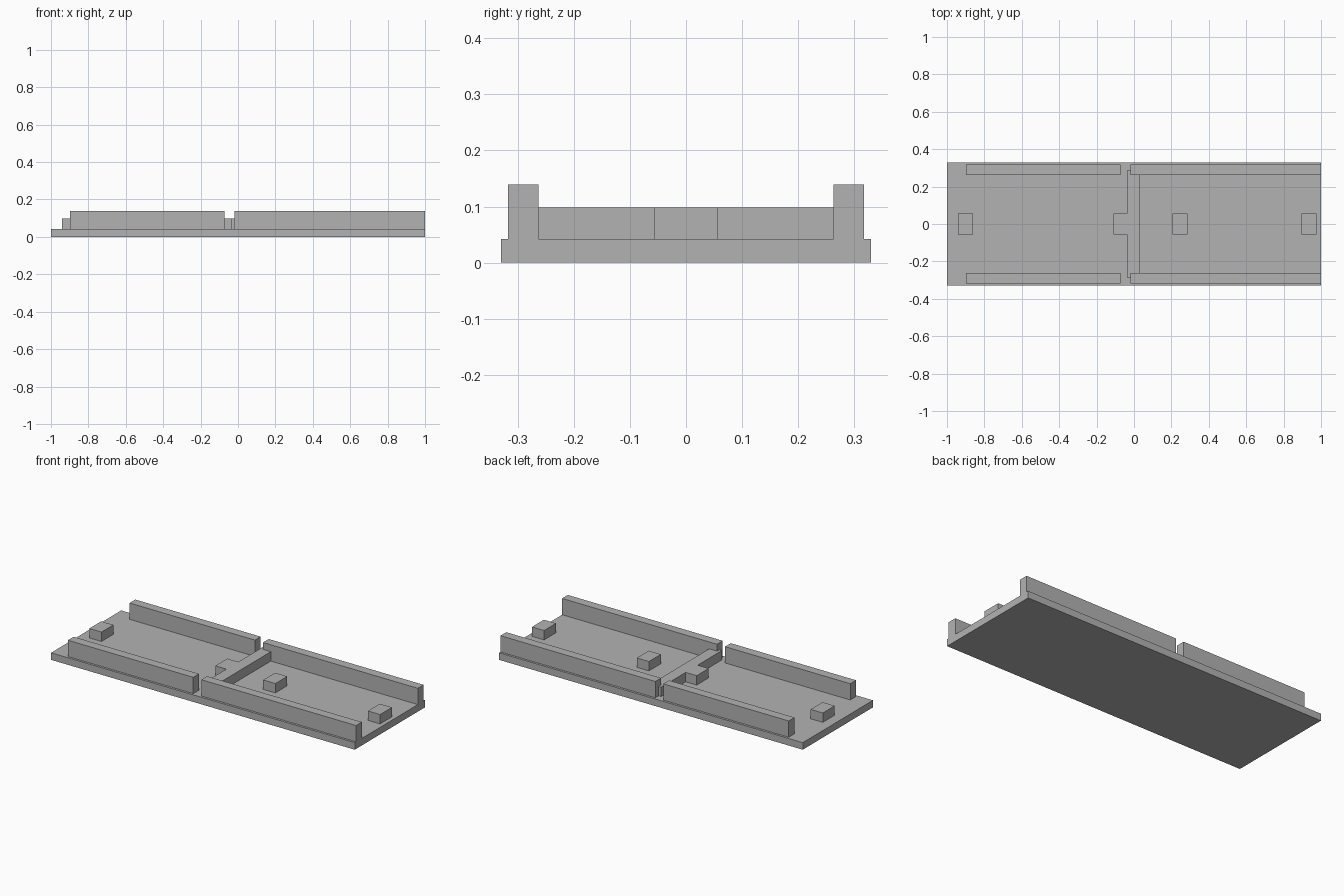
import bpy
import bmesh

if "Cube" in bpy.data.objects:
    bpy.data.objects.remove(bpy.data.objects["Cube"], do_unlink=True)

# Single flat grey
grey = bpy.data.materials.new("plain_grey")
grey.use_nodes = True
colour = (0.45, 0.45, 0.45, 1)
grey.diffuse_color = colour
grey.node_tree.nodes["Principled BSDF"].inputs["Base Color"].default_value = colour

BASE_TOP = 0.042
BLOCK_TOP = 0.098
RAIL_TOP = 0.139


def prism(name, outline, z0, z1):
    """Extrude a flat outline from z0 up to z1."""
    bm = bmesh.new()
    face = bm.faces.new([bm.verts.new((x, y, z0)) for x, y in outline])
    top = bmesh.ops.extrude_face_region(bm, geom=[face])["geom"]
    verts = [v for v in top if isinstance(v, bmesh.types.BMVert)]
    bmesh.ops.translate(bm, verts=verts, vec=(0, 0, z1 - z0))
    bmesh.ops.recalc_face_normals(bm, faces=bm.faces)
    mesh = bpy.data.meshes.new(name)
    bm.to_mesh(mesh)
    bm.free()
    mesh.materials.append(grey)
    obj = bpy.data.objects.new(name, mesh)
    bpy.context.collection.objects.link(obj)
    return obj


def box(name, x0, x1, y0, y1, z0, z1):
    return prism(name, [(x0, y0), (x1, y0), (x1, y1), (x0, y1)], z0, z1)


# Base plate
box("base_plate", -1, 1, -0.33, 0.33, 0, BASE_TOP)

# Side rails, split by a narrow gap and mirrored front to back
for side, x0, x1 in (("right", -0.898, -0.073), ("left", -0.02, 1)):
    rail = box(side + "_rails", x0, x1, 0.263, 0.317, BASE_TOP, RAIL_TOP)
    rail.modifiers.new("mirror", "MIRROR").use_axis = (False, True, False)

# T-shaped divider: crossbar with a central tab
prism("divider", [(0.032, -0.287), (0.032, 0.287), (-0.037, 0.287), (-0.037, 0.056),
                  (-0.11, 0.056), (-0.11, -0.056), (-0.037, -0.056), (-0.037, -0.287)],
      BASE_TOP, BLOCK_TOP)

# Locating blocks along the centre line
for name, x in (("right", -0.9), ("middle", 0.245), ("left", 0.935)):
    box(name + "_block", x - 0.04, x + 0.04, -0.056, 0.056, BASE_TOP, BLOCK_TOP)
